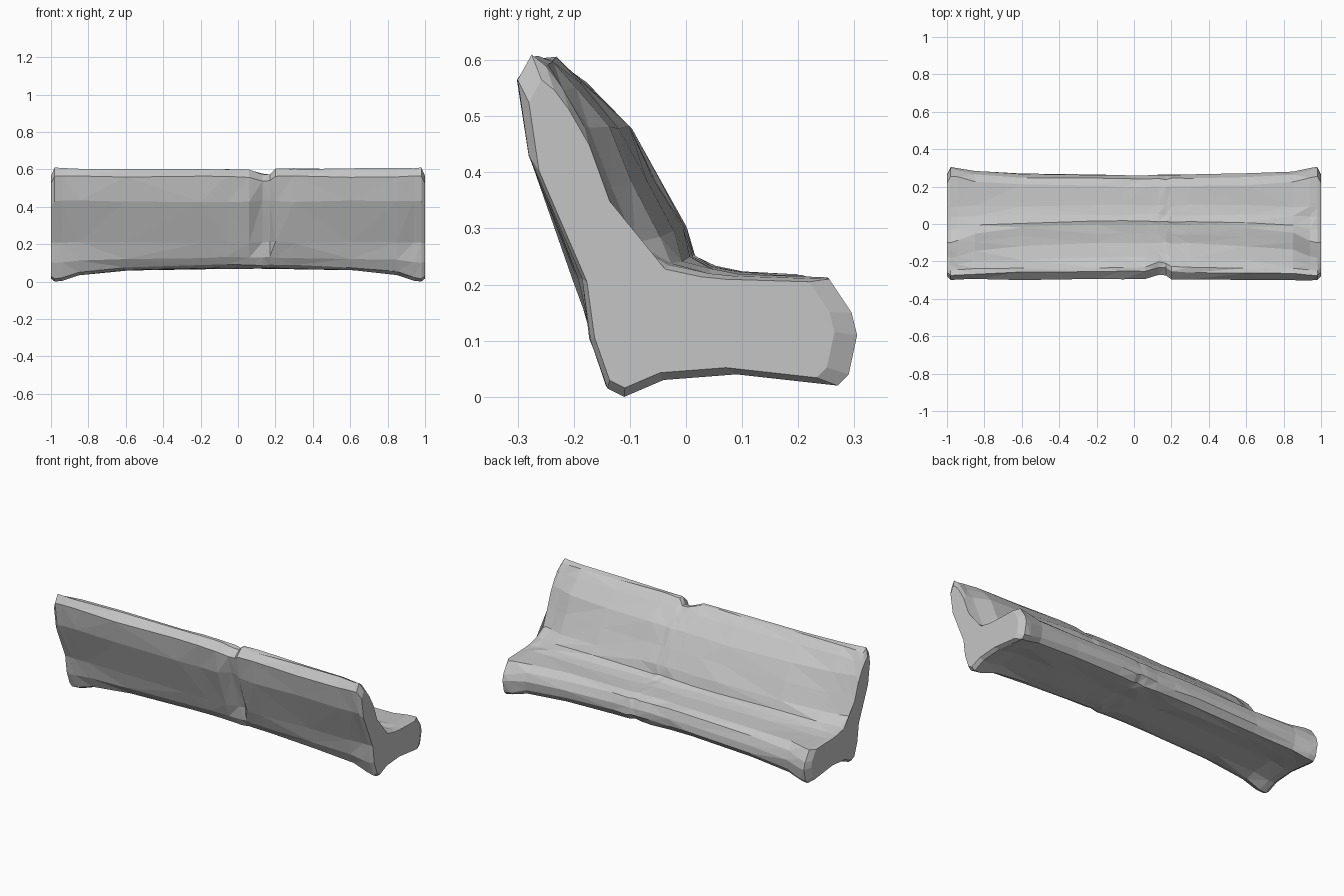
import bpy
import bmesh
import random

default_cube = bpy.data.objects.get("Cube")
if default_cube:
    bpy.data.objects.remove(default_cube, do_unlink=True)

random.seed(4)

# Single stone-grey material
stone = bpy.data.materials.new("stone_grey")
stone.use_nodes = True
grey = (0.56, 0.56, 0.56, 1)
stone.diffuse_color = grey
stone.node_tree.nodes["Principled BSDF"].inputs["Base Color"].default_value = grey

# Matching cross-sections (y, z): heel, underside, seat edge, seat, backrest, back
middle_profile = [
    (-.11, .075), (-.05, .07), (.09, .075), (.18, .07), (.235, .075),
    (.26, .11), (.26, .15), (.24, .2), (.2, .215), (.1, .22),
    (.05, .23), (.015, .25), (0, .3), (-.05, .39), (-.1, .48),
    (-.18, .56), (-.23, .6), (-.255, .6), (-.295, .56), (-.275, .43),
    (-.2, .21), (-.17, .13), (-.145, .09)]
end_profile = [
    (-.11, 0), (-.04, .03), (.09, .04), (.18, .03), (.27, .02),
    (.29, .04), (.305, .11), (.295, .15), (.255, .21), (.09, .215),
    (.04, .22), (-.03, .235), (-.1, .275), (-.14, .37), (-.18, .48),
    (-.22, .55), (-.25, .59), (-.275, .61), (-.3, .565), (-.28, .43),
    (-.185, .21), (-.17, .1), (-.14, .015)]

# Distance from the centre -> how far the section has flared to the end shape
flare = {.06: 0, .2: .05, .6: .2, .85: .5, .94: .9, .98: 1, 1: 1}
FIRST_BACKREST, LAST_BACKREST = 15, 20


def lerp(a, b, t):
    return a + (b - a) * t


def section(x, weight, notch=0):
    """One ring of the bench; the outermost rings shrink to chamfer the ends."""
    outermost = abs(x) == 1
    ring = []
    for i, (mid, end) in enumerate(zip(middle_profile, end_profile)):
        y, z = (lerp(m, e, weight) for m, e in zip(mid, end))
        if outermost:
            y, z = lerp(-.1, y, .9), lerp(.16, z, .9)
        elif weight < 1:
            y += random.uniform(-.004, .004)
            z += random.uniform(-.004, .004)
        if FIRST_BACKREST <= i <= LAST_BACKREST:
            y += notch
            z -= notch if z > .5 else 0
        ring.append((x, y, z))
    return ring


# Stations along the length, with a shallow crack across the backrest
stations = [(side * x, weight, 0) for x, weight in flare.items() for side in (-1, 1)]
stations += [(.13, 0, .024), (.17, 0, .024), (.3, .05, -.004)]
stations.sort()

bm = bmesh.new()
rings = [[bm.verts.new(point) for point in section(*station)] for station in stations]
count = len(middle_profile)
for first, second in zip(rings, rings[1:]):
    for i in range(count):
        j = (i + 1) % count
        bm.faces.new((first[i], first[j], second[j], second[i]))
for cap in (rings[0], rings[-1]):
    bm.faces.new(cap)
bmesh.ops.triangulate(bm, faces=bm.faces[:])
bmesh.ops.recalc_face_normals(bm, faces=bm.faces[:])

# Weathered bench with seat and backrest carved from one block
mesh = bpy.data.meshes.new("stone_bench")
bm.to_mesh(mesh)
bm.free()
mesh.materials.append(stone)
bench = bpy.data.objects.new("stone_bench", mesh)
bpy.context.collection.objects.link(bench)
